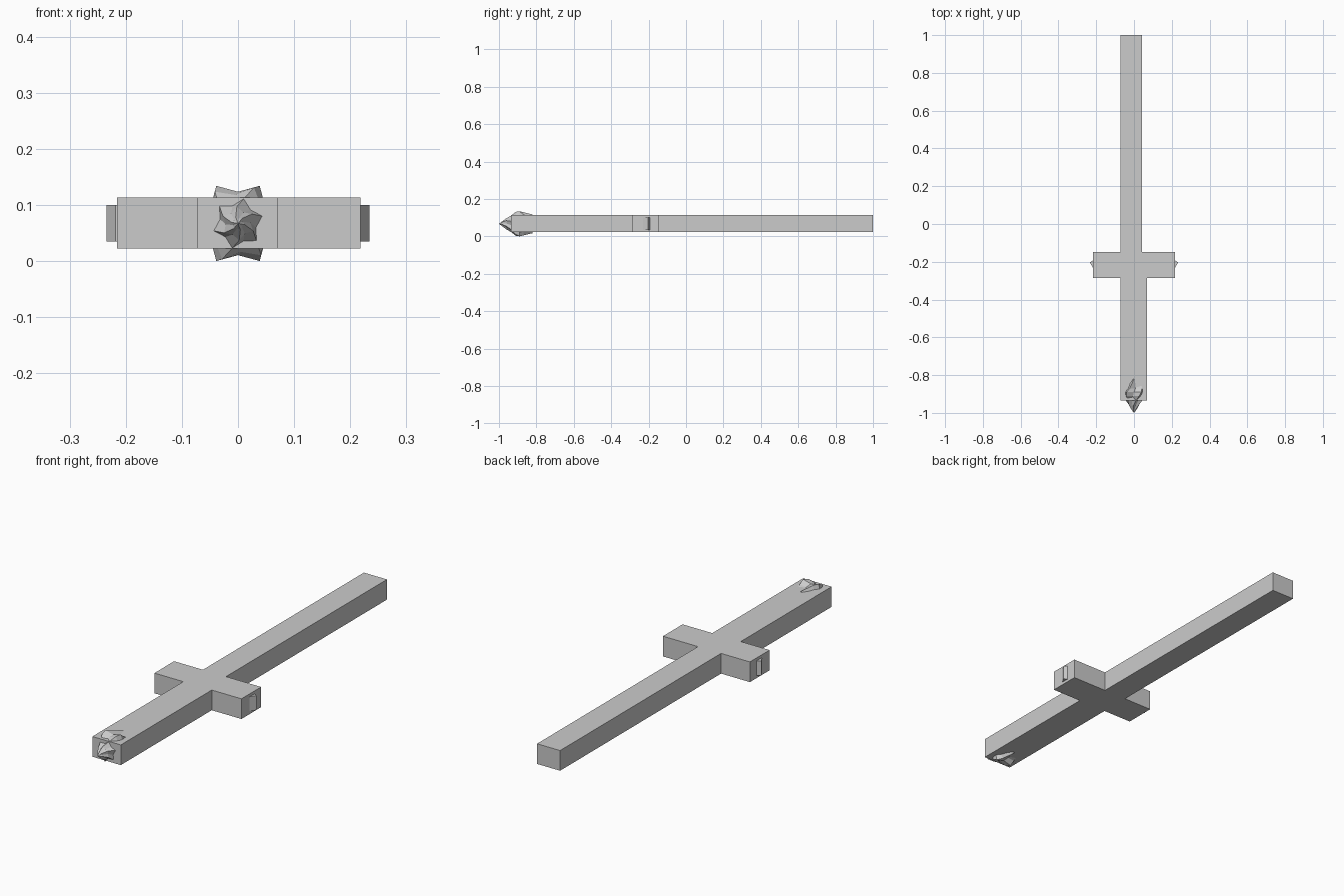
import bpy, bmesh
from math import sin, cos, pi, radians

if "Cube" in bpy.data.objects:
    bpy.data.objects.remove(bpy.data.objects["Cube"])


def finish(name, bm):
    bmesh.ops.recalc_face_normals(bm, faces=bm.faces)
    mesh = bpy.data.meshes.new(name)
    bm.to_mesh(mesh)
    bm.free()
    obj = bpy.data.objects.new(name, mesh)
    bpy.context.collection.objects.link(obj)
    return obj


def extruded(name, outline, z0, z1):
    bm = bmesh.new()
    face = bm.faces.new([bm.verts.new((x, y, z0)) for x, y in outline])
    res = bmesh.ops.extrude_face_region(bm, geom=[face])
    top = [v for v in res["geom"] if isinstance(v, bmesh.types.BMVert)]
    bmesh.ops.translate(bm, verts=top, vec=(0, 0, z1 - z0))
    return finish(name, bm)


# Cross-shaped body: grip, guard and blade in one block
extruded("sword_body", [
    (-0.072, -0.935), (0.070, -0.935), (0.070, -0.287), (0.218, -0.287),
    (0.218, -0.147), (0.043, -0.147), (0.043, 1.0), (-0.072, 1.0),
    (-0.072, -0.147), (-0.216, -0.147), (-0.216, -0.287), (-0.072, -0.287),
], 0.022, 0.113)

# Small ridged tips poking out of both guard ends
for side, label in ((1, "right"), (-1, "left")):
    extruded("guard_tip_" + label, [
        (side * 0.20, -0.236), (side * 0.218, -0.230), (side * 0.234, -0.203),
        (side * 0.218, -0.193), (side * 0.20, -0.190)], 0.035, 0.100)

# Twisted six-lobed pommel: y, lobe radius, twist in degrees
profile = [(-0.985, 0.012, 50), (-0.960, 0.030, 34), (-0.935, 0.045, 17),
           (-0.910, 0.070, 6), (-0.890, 0.0774, 0), (-0.870, 0.066, -10),
           (-0.820, 0.050, -30)]
LOBES, CZ = 6, 0.067
bm = bmesh.new()
rings = []
for y, r, twist in profile:
    ring = []
    for i in range(2 * LOBES):
        a = pi * i / LOBES + radians(twist)
        rad = r * (1.0 if i % 2 == 0 else 0.73)
        x = max(-0.069, min(0.069, rad * cos(a)))
        ring.append(bm.verts.new((x, y, CZ + rad * sin(a))))
    rings.append(ring)
n = 2 * LOBES
for a, b in zip(rings, rings[1:]):
    for i in range(n):
        j = (i + 1) % n
        bm.faces.new((a[i], a[j], b[j], b[i]))
tip = bm.verts.new((0, -1.0, CZ))
for i in range(n):
    bm.faces.new((tip, rings[0][(i + 1) % n], rings[0][i]))
bm.faces.new(rings[-1])
finish("pommel", bm)
